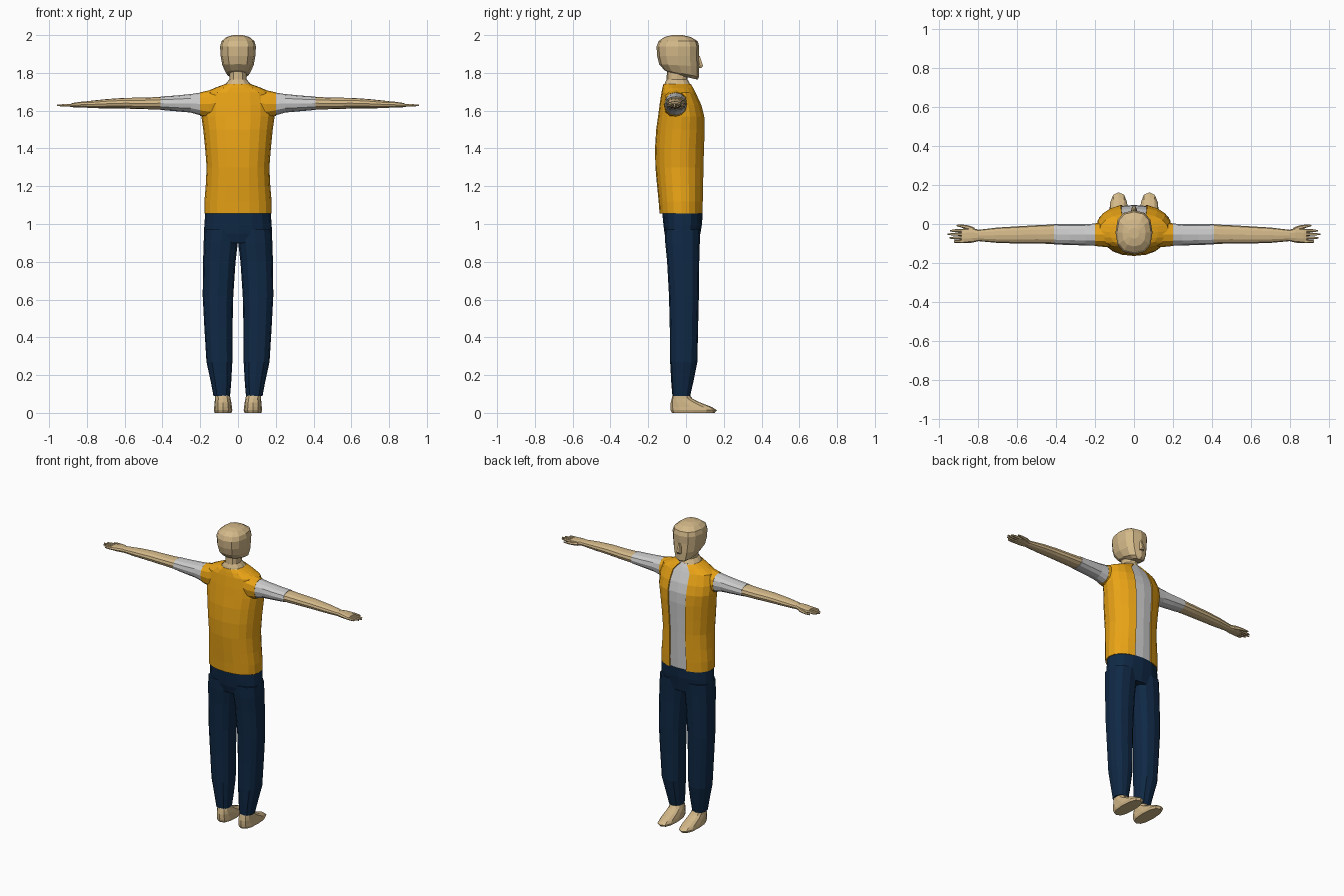
import bpy, bmesh, math

def material(name, rgb):
    m = bpy.data.materials.new(name)
    m.diffuse_color = (*rgb, 1)
    return m

SKIN = material("skin", (0.65, 0.48, 0.25))
ORANGE = material("orange", (0.82, 0.37, 0.008))
NAVY = material("navy", (0.005, 0.022, 0.06))
WHITE = material("white", (0.75, 0.75, 0.75))

def spow(v, p):
    return math.copysign(abs(v) ** p, v)

def loft(name, rings, mat, n=12, axis='z', power=0.9, mirror=False, inset=0, opening=()):
    """rings: (position, u_min, u_max, v_min, v_max[, tilt]); u,v = x,y on axis z or y,z on axis x.
    opening: side columns left out (an open front), which also leaves the ends open."""
    bm = bmesh.new()
    loops = []
    for pos, u0, u1, v0, v1, *tilt in rings:
        t = tilt[0] if tilt else 0
        loop = []
        for i in range(n):
            a = 2 * math.pi * i / n
            c, s = spow(math.cos(a), power), spow(math.sin(a), power)
            u = (u0 + u1) / 2 + ((u1 - u0) / 2 - inset) * c
            v = (v0 + v1) / 2 + ((v1 - v0) / 2 - inset) * s
            p = pos + t * s
            loop.append(bm.verts.new((u, v, p) if axis == 'z' else (p, u, v)))
        loops.append(loop)
    for a, b in zip(loops, loops[1:]):
        for i in range(n):
            if i not in opening:
                j = (i + 1) % n
                bm.faces.new((a[i], a[j], b[j], b[i]))
    if not opening:
        bm.faces.new(loops[0])
        bm.faces.new(loops[-1])
    bmesh.ops.recalc_face_normals(bm, faces=bm.faces)
    me = bpy.data.meshes.new(name)
    bm.to_mesh(me)
    bm.free()
    ob = bpy.data.objects.new(name, me)
    bpy.context.collection.objects.link(ob)
    me.materials.append(mat)
    if mirror:
        ob.modifiers.new("mirror", 'MIRROR').use_mirror_merge = False
    return ob

# Torso: white shirt under an open orange vest
torso = [
    (1.055, -.178, .178, -.14, .092), (1.12, -.178, .178, -.145, .094),
    (1.20, -.171, .171, -.153, .096), (1.30, -.166, .166, -.162, .098),
    (1.40, -.174, .174, -.164, .101), (1.50, -.184, .184, -.158, .105),
    (1.57, -.194, .194, -.148, .102), (1.63, -.192, .192, -.14, .086),
    (1.695, -.178, .178, -.13, .055), (1.72, -.125, .125, -.125, .042),
    (1.74, -.07, .07, -.12, .03)]
loft("shirt", torso, WHITE, 20, inset=.007)
vest = loft("vest", torso, ORANGE, 20, opening=(4, 5))
solid = vest.modifiers.new("thickness", 'SOLIDIFY')
solid.thickness, solid.offset = .007, -1

# Shoulders, sleeves and arms
loft("vest_shoulder", [(.08, -.12, .015, 1.58, 1.725), (.15, -.118, .01, 1.56, 1.708),
                       (.2, -.113, .003, 1.572, 1.697)], ORANGE, 12, 'x', mirror=True)
loft("sleeve", [(.195, -.112, .002, 1.574, 1.696), (.25, -.11, 0, 1.59, 1.688),
                (.33, -.108, 0, 1.597, 1.68), (.41, -.105, 0, 1.604, 1.675)],
     WHITE, 12, 'x', mirror=True)
loft("forearm", [(.405, -.103, -.002, 1.606, 1.673), (.5, -.1, -.006, 1.608, 1.669),
                 (.6, -.1, -.012, 1.611, 1.668), (.7, -.097, -.018, 1.612, 1.661),
                 (.8, -.088, -.03, 1.614, 1.65)], SKIN, 12, 'x', mirror=True)

# Hands
loft("palm", [(.79, -.086, -.032, 1.615, 1.65), (.83, -.096, -.02, 1.615, 1.648),
              (.87, -.098, -.022, 1.617, 1.642), (.885, -.096, -.026, 1.619, 1.638)],
     SKIN, 10, 'x', .8, mirror=True)
for k, (y, tip) in enumerate([(-.089, .925), (-.071, .947), (-.052, .957), (-.034, .945)]):
    loft(f"finger_{k + 1}", [(.875, y - .009, y + .009, 1.62, 1.638),
                             (.92, y - .008, y + .007, 1.621, 1.636),
                             (tip, y - .004, y + .003, 1.624, 1.632)],
         SKIN, 6, 'x', mirror=True)
loft("thumb", [(.82, -.045, -.018, 1.617, 1.644), (.85, -.03, -.007, 1.618, 1.638),
               (.88, -.02, -.003, 1.619, 1.635), (.912, -.011, -.004, 1.622, 1.63)],
     SKIN, 6, 'x', mirror=True)

# Head and neck
loft("neck", [(1.7, -.09, .09, -.125, .045), (1.742, -.066, .066, -.112, .024, -.004),
              (1.765, -.046, .046, -.103, .008), (1.83, -.045, .045, -.1, .012)], SKIN, 12)
loft("head", [(1.782, -.036, .036, -.09, .062, -.018), (1.797, -.062, .062, -.115, .07, -.018),
              (1.84, -.083, .083, -.142, .07, -.006), (1.89, -.092, .092, -.153, .068),
              (1.94, -.095, .095, -.156, .07), (1.968, -.087, .087, -.145, .062),
              (1.99, -.06, .06, -.115, .025), (2.0, -.025, .025, -.075, -.02)],
     SKIN, 12, power=.82)
loft("nose", [(1.825, -.016, .016, .055, .083), (1.838, -.016, .016, .055, .092),
              (1.89, -.008, .008, .05, .074)], SKIN, 6)

# Trousers
loft("hips", [(.9, -.165, .165, -.1, .068), (.95, -.18, .18, -.114, .076),
              (1.0, -.178, .178, -.12, .085), (1.06, -.173, .173, -.126, .088)], NAVY, 16)
loft("trouser_leg", [(.09, .042, .13, -.072, .022), (.16, .036, .143, -.078, .038),
                     (.27, .03, .167, -.084, .06), (.45, .029, .178, -.086, .064),
                     (.62, .025, .187, -.09, .068), (.8, .013, .185, -.1, .07),
                     (.9, .001, .182, -.11, .073), (.97, -.01, .178, -.113, .076)],
     NAVY, 12, power=.8, mirror=True)

# Feet
loft("foot", [(.0, .035, .123, -.075, .152), (.014, .03, .128, -.082, .163),
              (.03, .032, .126, -.083, .14), (.055, .035, .124, -.081, .075),
              (.075, .039, .122, -.076, .035), (.105, .045, .122, -.068, .012)],
     SKIN, 12, power=.8, mirror=True)
